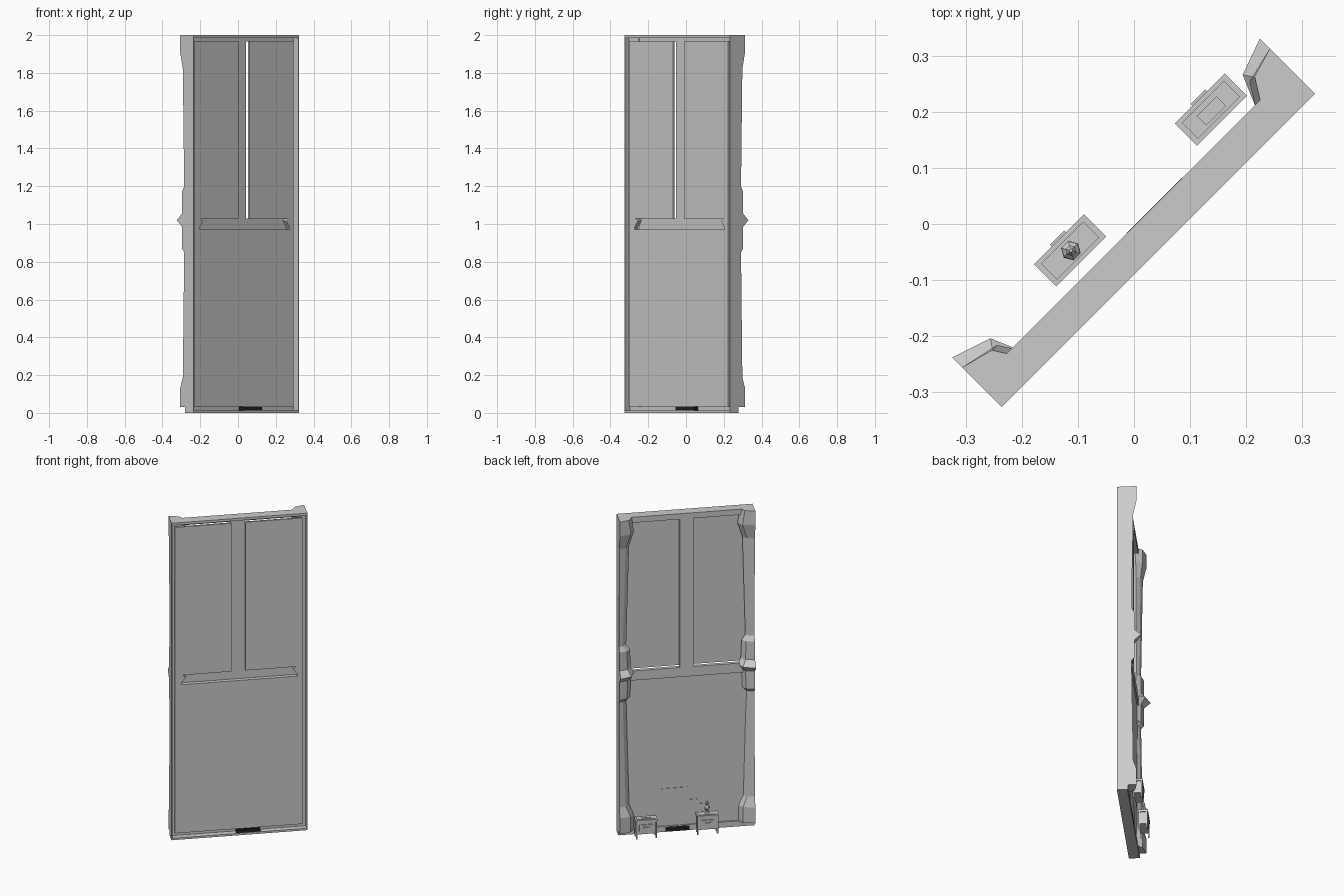
import bpy, bmesh
from math import radians
from mathutils import Matrix

cube = bpy.data.objects.get("Cube")
if cube:
    bpy.data.objects.remove(cube)

# Everything is laid out straight, then turned about z onto the diagonal
TURN = Matrix.Rotation(radians(45), 4, 'Z')


def material(name, shade):
    m = bpy.data.materials.new(name)
    m.use_nodes = True
    col = (shade, shade, shade, 1)
    m.diffuse_color = col
    m.node_tree.nodes["Principled BSDF"].inputs["Base Color"].default_value = col
    return m


GREY = material("light grey", 0.6)
BLACK = material("black", 0.015)


def loft(name, rings, mat=GREY):
    """Skin a list of equally long closed rings and cap both ends."""
    bm = bmesh.new()
    loops = [[bm.verts.new(p) for p in ring] for ring in rings]
    n = len(loops[0])
    for a, b in zip(loops, loops[1:]):
        for i in range(n):
            j = (i + 1) % n
            bm.faces.new((a[i], a[j], b[j], b[i]))
    bm.faces.new(loops[0])
    bm.faces.new(loops[-1])
    bmesh.ops.recalc_face_normals(bm, faces=bm.faces)
    bm.transform(TURN)
    mesh = bpy.data.meshes.new(name)
    bm.to_mesh(mesh)
    bm.free()
    mesh.materials.append(mat)
    obj = bpy.data.objects.new(name, mesh)
    bpy.context.collection.objects.link(obj)
    return obj


def plate(name, outline, front, back):
    """Upright plate from an outline in width and height."""
    return loft(name, [[(u, v, z) for u, z in outline] for v in (front, back)])


def box(name, u0, u1, v0, v1, z0, z1, mat=GREY):
    return loft(name, [[(u0, v0, z), (u1, v0, z), (u1, v1, z), (u0, v1, z)]
                       for z in (z0, z1)], mat)


L, R = -0.397, 0.392
FRONT = -0.064

# Outer casing
box("top_plate", L, R, FRONT, -0.003, 1.985, 2.0)
box("sill", L, R, FRONT, -0.003, 0, 0.012)
box("right_side_wall", L, L + 0.004, FRONT, 0, 0, 2)
box("left_side_wall", R - 0.004, R, FRONT, 0, 0, 2)

# Recessed frame between the panels
box("top_rail", L, R, -0.028, -0.003, 1.965, 2)
box("bottom_rail", L, R, -0.028, -0.003, 0, 0.035)
box("right_stile", L, -0.372, -0.028, -0.003, 0.03, 1.97)
box("left_stile", 0.362, R, -0.028, -0.003, 0.03, 1.97)
box("mullion", -0.048, 0.035, -0.025, -0.003, 1.0, 1.97)
box("middle_rail", L, R, -0.025, -0.003, 0.97, 1.03)

# Raised panels
box("right_upper_panel", -0.375, -0.048, -0.05, -0.038, 1.03, 1.965)
box("left_upper_panel", 0.035, 0.365, -0.05, -0.038, 1.03, 1.965)
box("lower_panel", -0.375, 0.365, -0.05, -0.012, 0.035, 0.97)

# Pointed ends closing the middle rail
for side, name in ((-1, "right"), (1, "left")):
    end = -0.375 if side < 0 else 0.365
    plate(name + "_rail_end",
          [(end, 0.97), (side * 0.337, 0.97), (side * 0.337, 0.98), (side * 0.312, 1.015),
           (side * 0.33, 1.03), (end, 1.03)], -0.05, -0.024)

# Rear pillars: height, depth at the outer edge, inner edge
STATIONS = [
    (0.03, 0.05, 0.305), (0.13, 0.05, 0.305), (0.19, 0.03, 0.33),
    (0.85, 0.02, 0.347), (0.87, 0.036, 0.325), (0.985, 0.036, 0.32),
    (1.02, 0.075, 0.302), (1.055, 0.036, 0.32), (1.17, 0.036, 0.325),
    (1.2, 0.02, 0.347), (1.82, 0.03, 0.33), (1.91, 0.05, 0.302), (2.0, 0.05, 0.315)]
for side, edge, shift, name in ((-1, -L, -0.014, "right"), (1, R, 0, "left")):
    rings = []
    for z, depth, inner in STATIONS:
        rings.append([(side * edge, -0.018 + shift, z),
                      (side * edge, depth + shift, z),
                      (side * (inner + 0.023), depth * 0.68 + shift, z),
                      (side * inner, -0.003 + shift, z),
                      (side * (inner + 0.012), -0.018 + shift, z)])
    loft(name + "_rear_pillar", rings)

# Floor grille with slats
box("grille", -0.02, 0.119, -0.06, -0.002, 0.001, 0.03, BLACK)
for i in range(4):
    v = -0.055 + i * 0.014
    box("grille_slat", -0.02, 0.119, v, v + 0.006, 0.03, 0.034, BLACK)

# Stepped service plate on the rear face
plate("service_plate",
      [(-0.15, 0.035), (0.14, 0.035), (0.14, 0.27), (-0.01, 0.27), (-0.01, 0.19),
       (-0.07, 0.19), (-0.07, 0.16), (-0.15, 0.16)], -0.013, -0.009)

# Two small cabinets standing behind
for name, u in (("left", 0.178), ("right", -0.177)):
    w, v0, v1 = 0.126, 0.019, 0.075
    box(name + "_cabinet", u + 0.006, u + w - 0.006, v0 + 0.005, v1 - 0.006, 0.03, 0.105)
    box(name + "_cabinet_top", u, u + w, v0, v1, 0.105, 0.12)
    box(name + "_cabinet_inset", u + 0.01, u + w - 0.01, v0 + 0.008, v1 - 0.008, 0.12, 0.123)
    box(name + "_cabinet_drawer", u + 0.02, u + w - 0.02, v1 - 0.006, v1 - 0.001, 0.05, 0.09)
    box(name + "_cabinet_handle", u + 0.045, u + w - 0.045, v1 - 0.001, v1 + 0.005, 0.07, 0.076)
    for lu in (u + 0.002, u + w - 0.01):
        for lv in (v0 + 0.002, v1 - 0.01):
            box(name + "_cabinet_leg", lu, lu + 0.008, lv, lv + 0.008, 0, 0.106)

# Tray and small ornament on the cabinet tops
box("tray", 0.215, 0.265, 0.033, 0.057, 0.123, 0.127)


def ornament_ring(r, z):
    return [(-0.113 + r * a, 0.046 + r * b, z)
            for a, b in ((1, 0), (0.5, 0.87), (-0.5, 0.87), (-1, 0), (-0.5, -0.87), (0.5, -0.87))]


loft("ornament", [ornament_ring(r, z) for r, z in
                  ((0.014, 0.123), (0.005, 0.135), (0.018, 0.155), (0.016, 0.165),
                   (0.006, 0.175), (0.01, 0.188), (0.003, 0.2))])
